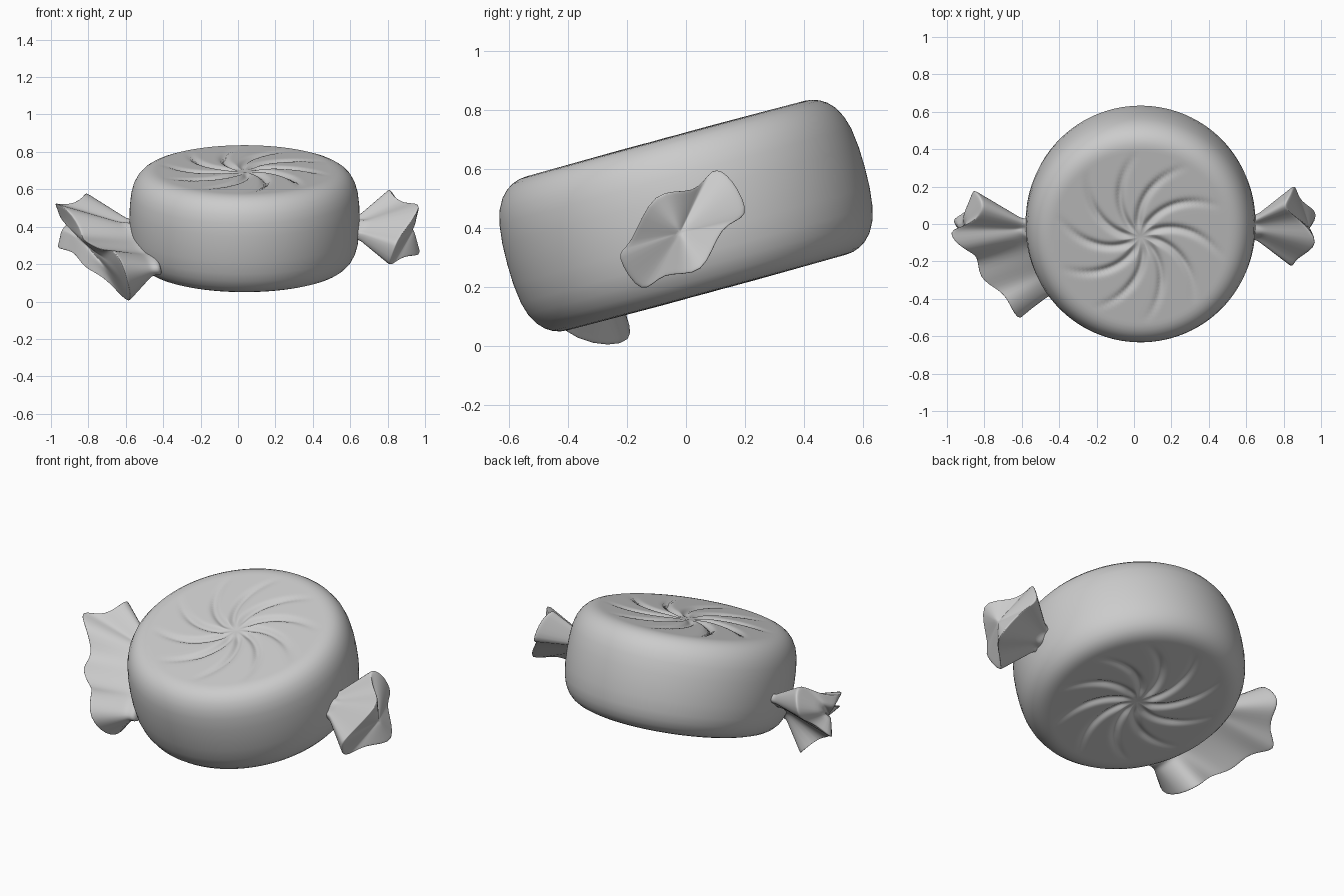
import bpy, bmesh, math
from mathutils import Vector, Matrix

if "Cube" in bpy.data.objects:
    bpy.data.objects.remove(bpy.data.objects["Cube"])

wrap = bpy.data.materials.new("plain_grey")
wrap.diffuse_color = (0.6, 0.6, 0.6, 1)
wrap.use_nodes = True
wrap.node_tree.nodes["Principled BSDF"].inputs["Base Color"].default_value = wrap.diffuse_color


def skin(name, rings, cap_start=True):
    """Join equal-length rings of points into a closed, smooth skin."""
    bm = bmesh.new()
    loops = [[bm.verts.new(p) for p in ring] for ring in rings]
    n = len(loops[0])
    for a, b in zip(loops, loops[1:]):
        for i in range(n):
            j = (i + 1) % n
            bm.faces.new((a[i], a[j], b[j], b[i]))
    if cap_start:
        bm.faces.new(loops[0])
    bm.faces.new(loops[-1])
    bmesh.ops.recalc_face_normals(bm, faces=bm.faces)
    for f in bm.faces:
        f.smooth = True
    me = bpy.data.meshes.new(name)
    bm.to_mesh(me)
    bm.free()
    me.materials.append(wrap)
    ob = bpy.data.objects.new(name, me)
    bpy.context.collection.objects.link(ob)
    return ob


# Round sweet: lathed profile with pinwheel creases pressed into both faces
ARMS, SEGMENTS = 10, 200


def crease(r, a):
    step = 2 * math.pi / ARMS
    d = ((a + 1.9 * r + step / 2) % step) - step / 2
    fade = min(1, max(0, (r - 0.03) / 0.06)) * min(1, max(0, (0.47 - r) / 0.2))
    return 0.018 * fade * math.exp(-(d * r / 0.02) ** 2) + 0.014 * math.exp(-(r / 0.06) ** 2)


face = [(0.012 + 0.478 * i / 26, 0.274 - 0.004 * i / 26) for i in range(27)]
rim = [(0.515, 0.267), (0.54, 0.258), (0.562, 0.244), (0.585, 0.220), (0.605, 0.183),
       (0.618, 0.138), (0.626, 0.07)]
upper = face + rim
profile = upper + [(0.628, 0)] + [(r, -h) for r, h in reversed(upper)]
tilt = Matrix.Translation((0.035, 0, 0.443)) @ Matrix.Rotation(math.radians(15.2), 4, 'X')
rings = []
for r, h in profile:
    ring = []
    for k in range(SEGMENTS):
        a = 2 * math.pi * k / SEGMENTS
        z = h - math.copysign(crease(r, a), h) if r < 0.5 else h
        ring.append(tilt @ Vector((0.98 * r * math.cos(a), r * math.sin(a), z)))
    rings.append(ring)
skin("candy_body", rings)


# Twisted wrapper ends: a pleated outline lofted out from a pinched neck
def wrapper(name, outline, neck, mouth, pinch, side, spread):
    pts = [Vector(p) for p in outline]
    n = len(pts)
    # push the pleats out a little so that smoothing keeps their size
    pushed = [p + 0.22 * (p - (pts[i - 1] + pts[(i + 1) % n]) / 2) for i, p in enumerate(pts)]

    def along(line, p):
        t = min(1, max(0, (0.3 - p.y - p.z) / 0.6)) if spread else 0
        return Vector(line[0]).lerp(Vector(line[1]), t)

    necks = [along(neck, p) for p in pts]
    mouths = [along(mouth, p) for p in pts]
    inward = Vector((-side * 0.09, 0, 0))
    rows = [[q.lerp(p, pinch * 1.35) + inward for p, q in zip(pushed, necks)]]
    for f in (pinch, pinch + 0.12, 0.7, 0.94, 1.0):
        rows.append([q.lerp(p, f) for p, q in zip(pushed, necks)])
    for f in (0.9, 0.5, 0.06):
        rows.append([q.lerp(p, f) for p, q in zip(pushed, mouths)])
    ob = skin(name, rows)
    sub = ob.modifiers.new("soften", 'SUBSURF')
    sub.levels = sub.render_levels = 2


right_outline = [
    (.80, .09, .61), (.84, .16, .57), (.86, .22, .44), (.89, .12, .41),
    (.995, .06, .24), (.89, -.08, .25), (.80, -.15, .17), (.85, -.24, .31),
    (.86, -.19, .34), (.995, -.11, .53), (.88, .03, .52)]
wrapper("right_wrapper_end", right_outline,
        [(.57, -.02, .395)] * 2, [(.94, -.02, .385)] * 2, 0.28, 1, False)

left_outline = [
    (-.80, .10, .60), (-.86, .19, .50), (-.86, .15, .42), (-.90, .06, .36),
    (-.985, .02, .28), (-.88, -.08, .27), (-.83, -.16, .18), (-.72, -.22, .13),
    (-.61, -.17, .01), (-.57, -.37, .01), (-.61, -.53, .18), (-.67, -.42, .28),
    (-.72, -.36, .27), (-.83, -.29, .33), (-.83, -.18, .36), (-.91, -.14, .50),
    (-1.0, -.04, .53), (-.87, .0, .52)]
wrapper("left_wrapper_end", left_outline,
        [(-.50, -.03, .385), (-.40, -.35, .18)],
        [(-.94, -.02, .42), (-.64, -.35, .14)], 0.25, -1, True)
